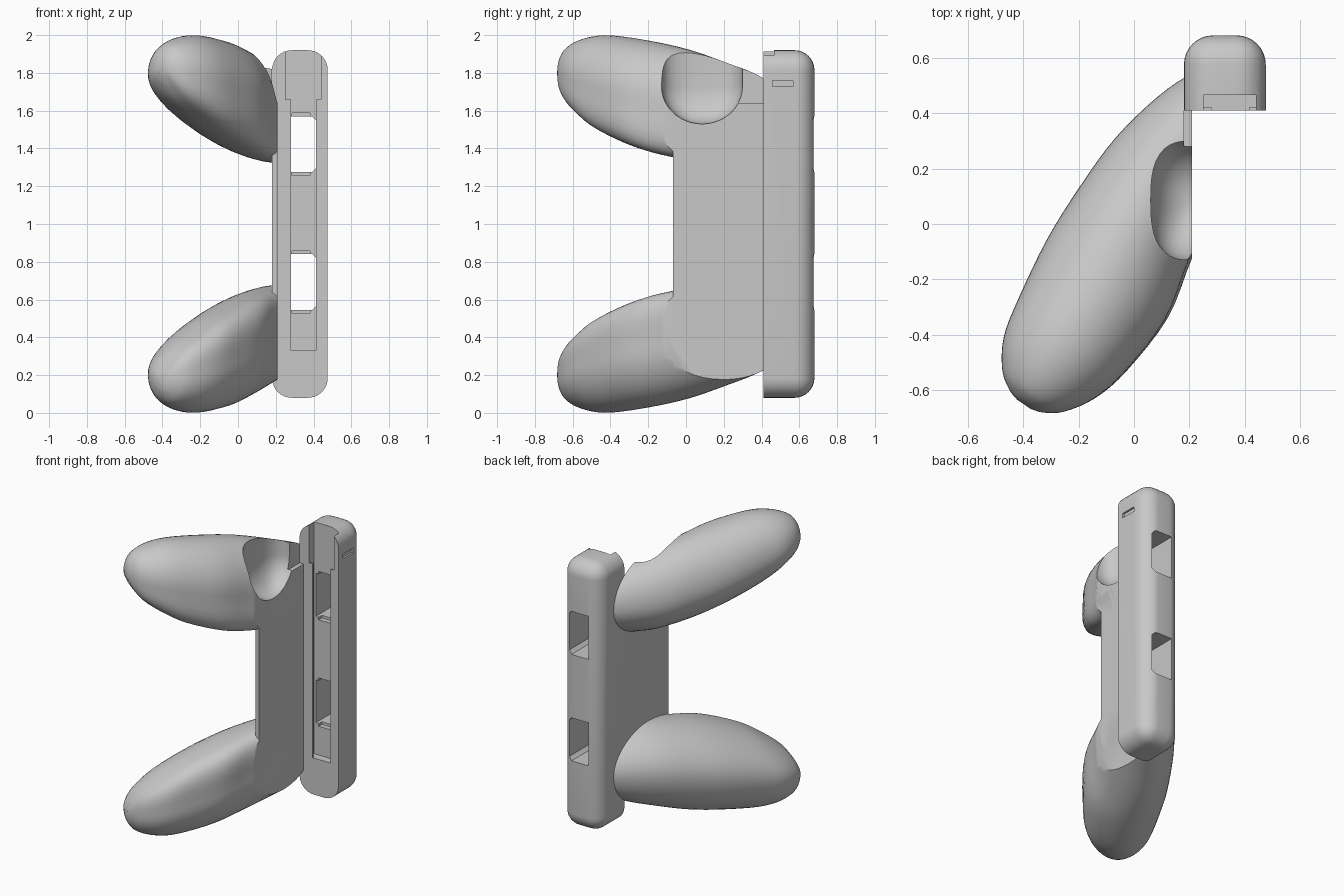
import bpy, bmesh, math
from mathutils import Vector

old = bpy.data.objects.get("Cube")
if old:
    bpy.data.objects.remove(old, do_unlink=True)

GREY = (0.58, 0.58, 0.58, 1)
mat = bpy.data.materials.new("matte grey")
mat.use_nodes = True
mat.diffuse_color = GREY
mat.node_tree.nodes["Principled BSDF"].inputs["Base Color"].default_value = GREY


def make(name, bm):
    bmesh.ops.recalc_face_normals(bm, faces=bm.faces)
    mesh = bpy.data.meshes.new(name)
    bm.to_mesh(mesh)
    bm.free()
    mesh.materials.append(mat)
    ob = bpy.data.objects.new(name, mesh)
    bpy.context.collection.objects.link(ob)
    return ob


def box_bm(x0, x1, y0, y1, z0, z1):
    bm = bmesh.new()
    bmesh.ops.create_cube(bm, size=1)
    for v in bm.verts:
        v.co = (x1 if v.co.x > 0 else x0, y1 if v.co.y > 0 else y0, z1 if v.co.z > 0 else z0)
    return bm


def box(name, *b):
    return make(name, box_bm(*b))


def prism(name, outline, push):
    """Extrude a flat outline along a vector."""
    bm = bmesh.new()
    face = bm.faces.new([bm.verts.new(p) for p in outline])
    ext = bmesh.ops.extrude_face_region(bm, geom=[face])
    moved = [v for v in ext["geom"] if isinstance(v, bmesh.types.BMVert)]
    bmesh.ops.translate(bm, verts=moved, vec=push)
    return make(name, bm)


def cut(ob, tool):
    """Apply a boolean difference and throw the tool away."""
    tool.hide_render = True
    m = ob.modifiers.new("cut", "BOOLEAN")
    m.operation, m.object, m.solver = "DIFFERENCE", tool, "EXACT"
    bpy.context.view_layer.objects.active = ob
    bpy.ops.object.modifier_apply(modifier=m.name)
    bpy.data.objects.remove(tool, do_unlink=True)


def smooth(ob, angle):
    bpy.ops.object.select_all(action="DESELECT")
    ob.select_set(True)
    bpy.context.view_layer.objects.active = ob
    bpy.ops.object.shade_smooth_by_angle(angle=math.radians(angle))


# Handle sections: distance along, sideways offset, height, half width, half height
STATIONS = [
    (-0.76, 0.035, 1.815, 0.03, 0.03),
    (-0.745, 0.035, 1.81, 0.075, 0.085),
    (-0.7, 0.035, 1.8, 0.135, 0.148),
    (-0.6, 0.036, 1.778, 0.197, 0.208),
    (-0.46, 0.038, 1.742, 0.232, 0.257),
    (-0.22, 0.028, 1.682, 0.257, 0.288),
    (0.0, 0.0, 1.635, 0.237, 0.29),
    (0.22, -0.012, 1.592, 0.217, 0.268),
    (0.43, -0.015, 1.572, 0.17, 0.22),
    (0.57, -0.02, 1.565, 0.108, 0.15),
    (0.63, -0.02, 1.56, 0.05, 0.07),
]
ALONG = Vector((0.56, 0.83, 0))
SIDE = Vector((0.83, -0.56, 0))


def spline(points, steps):
    """Catmull-Rom through the sections."""
    pts = [Vector(p) for p in points]
    pts = [pts[0] * 2 - pts[1]] + pts + [pts[-1] * 2 - pts[-2]]
    out = []
    for a, b, c, d in zip(pts, pts[1:], pts[2:], pts[3:]):
        for i in range(steps):
            t = i / steps
            out.append(0.5 * (2 * b + (c - a) * t + (2 * a - 5 * b + 4 * c - d) * t * t
                              + (3 * b - a - 3 * c + d) * t ** 3))
    return out + [pts[-2]]


def grip(name, flip):
    bm, rings, seg = bmesh.new(), [], 48
    for t, n, z, w, h in spline(STATIONS, 4):
        ring = []
        for k in range(seg):
            a = 2 * math.pi * k / seg
            c, s = math.cos(a), math.sin(a)
            # the inward side leans and bulges towards the plate
            full = 1 + 0.1 * math.sin(2 * a) ** 2 if c > 0 > s else 1
            p = ALONG * t + SIDE * (n + w * c * full)
            p.x += 0.36 * h * min(s, 0) ** 2
            p.z = z + h * s * full
            if flip:
                p.z = 2 - p.z
            ring.append(bm.verts.new(p))
        rings.append(ring)
    for r, s in zip(rings, rings[1:]):
        for k in range(seg):
            j = (k + 1) % seg
            bm.faces.new((r[k], r[j], s[j], s[k]))
    bm.faces.new(rings[0])
    bm.faces.new(rings[-1])
    ob = make(name, bm)
    cut(ob, box("trim", 0.21, 2, -2, 2, -1, 3))
    return ob


def thumb_cutter():
    """Squarish bowl whose upper half is stretched straight up."""
    bm = bmesh.new()
    bmesh.ops.create_uvsphere(bm, u_segments=48, v_segments=32, radius=1)
    for v in bm.verts:
        up = 0.4 if v.co.z > 0.02 else 0
        full = 1 + 0.1 * math.sin(2 * math.atan2(v.co.y, v.co.x)) ** 2
        v.co = (0.21 + 0.15 * full * v.co.x, 0.085 + 0.215 * full * v.co.y, 1.73 + 0.2 * v.co.z + up)
    return make("thumb_cutter", bm)


# Two mirrored handles and the thin plate joining them
upper = grip("upper_handle", False)
lower = grip("lower_handle", True)
half = [(-0.07, 0.45), (0.08, 0.22), (0.36, 0.21), (0.41, 0.225)]
outline = half + [(y, 2 - z) for y, z in reversed(half)]
plate = prism("side_plate", [(0.18, y, z) for y, z in outline], (0.03, 0, 0))
for part in (upper, plate):
    cut(part, thumb_cutter())
    cut(part, box("step_cutter", 0.18, 0.5, 0.28, 0.411, 1.64, 2.2))
for part in (upper, lower):
    smooth(part, 30)

# Rail body, rounded everywhere except round its front face
FRONT, BACK = 0.41, 0.68
bm = box_bm(0.18, 0.475, FRONT, BACK, 0.08, 1.92)
edges = [e for e in bm.edges if not all(v.co.y < FRONT + 0.01 for v in e.verts)]
bmesh.ops.bevel(bm, geom=edges, offset=0.105, segments=8, profile=0.5, affect="EDGES")
rail = make("rail_body", bm)

# Undercut slot, open at the top, with a narrower mouth
cut(rail, box("slot_inside", 0.251, 0.44, 0.42, 0.465, 0.33, 2))
cut(rail, box("slot_mouth", 0.28, 0.414, 0.4, 0.43, 0.33, 1.7))
cut(rail, box("slot_entry", 0.251, 0.44, 0.4, 0.43, 1.66, 2))

# Windows through the back, chamfered on one side, with shallow end notches
for z0 in (0.545, 1.275):
    z1, c, x0, x1 = z0 + 0.295, 0.022, 0.265, 0.415
    shape = [(x0, z0), (x1 - c, z0), (x1, z0 + c), (x1, z1 - c), (x1 - c, z1), (x0, z1)]
    cut(rail, prism("window_cutter", [(x, 0.44, z) for x, z in shape], (0, 0.4, 0)))
    cut(rail, box("notch_cutter", 0.287, 0.38, 0.45, 0.5, z0 - 0.018, z1 + 0.018))

# Small latch recess on the outer side
cut(rail, box("latch_cutter", 0.462, 0.6, 0.457, 0.567, 1.728, 1.76))
smooth(rail, 30)
